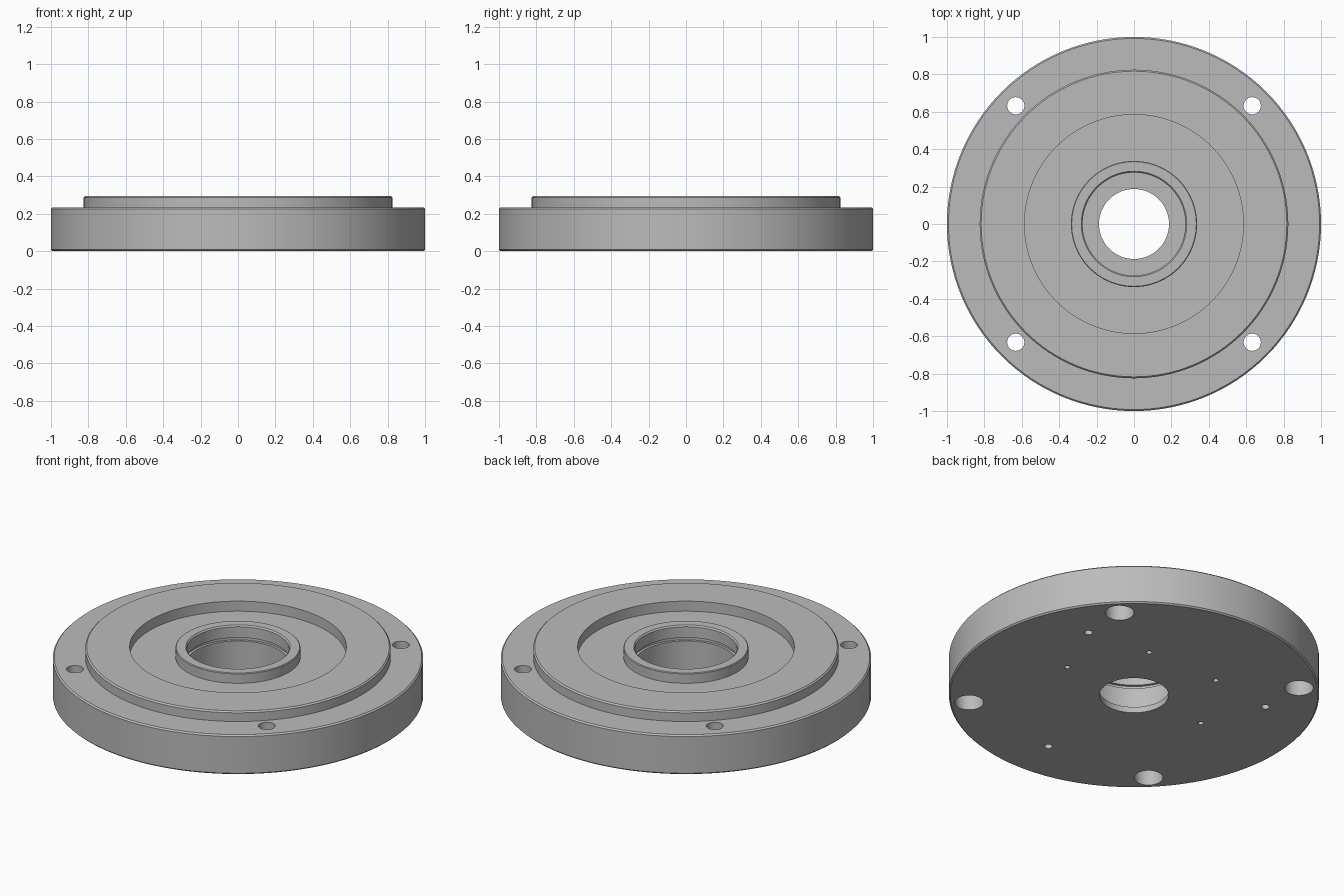
import bpy, bmesh, math
from mathutils import Matrix, Vector

if "Cube" in bpy.data.objects:
    bpy.data.objects.remove(bpy.data.objects["Cube"], do_unlink=True)

metal = bpy.data.materials.new("grey_metal")
metal.use_nodes = True
grey = (0.50, 0.50, 0.50, 1)
metal.diffuse_color = grey
metal.node_tree.nodes["Principled BSDF"].inputs["Base Color"].default_value = grey


def make_object(name, bm):
    bmesh.ops.recalc_face_normals(bm, faces=bm.faces)
    mesh = bpy.data.meshes.new(name)
    bm.to_mesh(mesh)
    bm.free()
    mesh.materials.append(metal)
    obj = bpy.data.objects.new(name, mesh)
    bpy.context.collection.objects.link(obj)
    return obj


def lathe(name, profile, steps):
    """Turn a closed (radius, height) profile around z."""
    bm = bmesh.new()
    verts = [bm.verts.new((r, 0, z)) for r, z in profile]
    edges = [bm.edges.new((v, verts[i - 1])) for i, v in enumerate(verts)]
    bmesh.ops.spin(bm, geom=verts + edges, cent=(0, 0, 0), axis=(0, 0, 1),
                   angle=math.tau, steps=steps, use_merge=True)
    bmesh.ops.remove_doubles(bm, verts=bm.verts, dist=1e-5)
    return make_object(name, bm)


def drill(body, holes):
    """Cut round holes given as (distance, degrees, radius, bottom, top)."""
    bm = bmesh.new()
    for dist, deg, radius, low, high in holes:
        a = math.radians(deg)
        place = Vector((dist * math.cos(a), dist * math.sin(a), (low + high) / 2))
        bmesh.ops.create_cone(bm, cap_ends=True, segments=32, radius1=radius,
                              radius2=radius, depth=high - low,
                              matrix=Matrix.Translation(place))
    cutter = make_object("hole_cutter", bm)
    cutter.hide_render = True
    mod = body.modifiers.new("holes", "BOOLEAN")
    mod.operation, mod.solver, mod.object = "DIFFERENCE", "EXACT", cutter
    bpy.context.view_layer.objects.active = body
    bpy.ops.object.modifier_apply(modifier=mod.name)
    bpy.data.objects.remove(cutter, do_unlink=True)


# Flange with raised face, ring recess, hub, snap ring groove and stepped bore
rim, face, c = 0.235, 0.295, 0.008
seat, shoulder = 0.275, 0.035
flange = lathe("flange_body", [
    (0.187, 0), (1 - c, 0), (1, c), (1, rim - c), (1 - c, rim),
    (0.825, rim), (0.825, face - c), (0.825 - c, face),
    (0.585, face), (0.585, rim), (0.337, rim),
    (0.337, face - c / 2), (0.337 - c / 2, face), (0.282, face), (seat, face - c),
    (seat, 0.222), (0.29, 0.222), (0.29, 0.202), (seat, 0.202),
    (seat, shoulder), (0.187, shoulder)], 128)

quarter = [45, 135, 225, 315]
below = -0.05

# Four bolt holes, then their wider counterbores on the underside
drill(flange, [(0.894, d, 0.046, below, 0.4) for d in quarter])
drill(flange, [(0.894, d, 0.078, below, 0.12) for d in quarter])

# Blind holes in the underside: three large outer, four small inner
drill(flange, [(0.72, d, 0.022, below, 0.12) for d in (30, 150, 270)]
      + [(0.47, d, 0.015, below, 0.1) for d in (0, 60, 120, 180)])

# Smooth walls with crisp edges
bpy.ops.object.select_all(action="DESELECT")
flange.select_set(True)
bpy.context.view_layer.objects.active = flange
bpy.ops.object.shade_smooth_by_angle(angle=math.radians(30))
